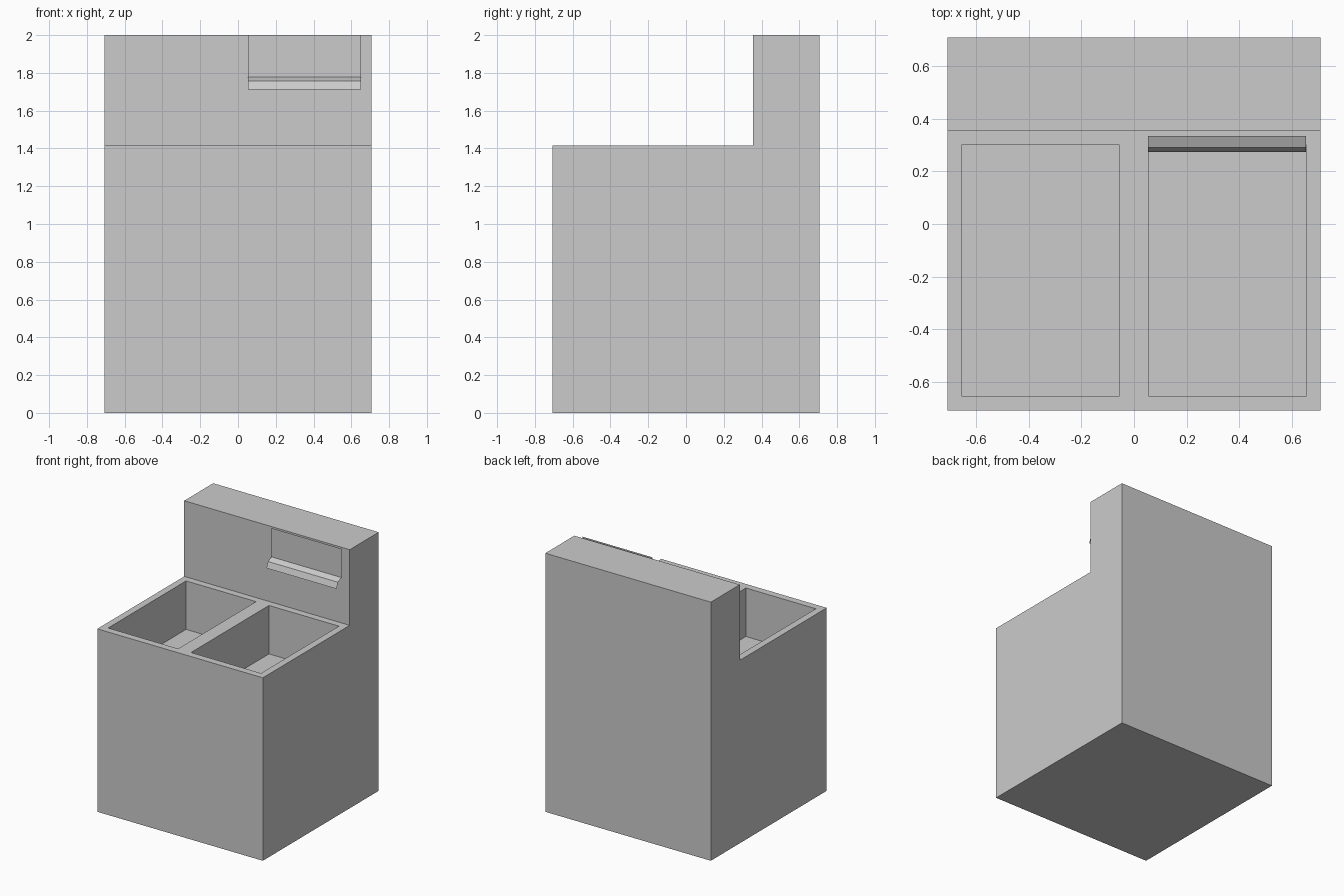
import bpy
import bmesh

if "Cube" in bpy.data.objects:
    bpy.data.objects.remove(bpy.data.objects["Cube"])

HALF = 0.708          # half width and half depth of the cabinet
DECK = 1.415          # height of the deck with the two tubs
TUB_FLOOR = 1.04


def extrude_profile(name, points, x0, x1, closed=True):
    """Sweep a (y, z) profile along x; an open profile gives a thin sheet."""
    bm = bmesh.new()
    a = [bm.verts.new((x0, y, z)) for y, z in points]
    b = [bm.verts.new((x1, y, z)) for y, z in points]
    n = len(points)
    for i in range(n if closed else n - 1):
        j = (i + 1) % n
        bm.faces.new((a[i], a[j], b[j], b[i]))
    if closed:
        bm.faces.new(a)
        bm.faces.new(b[::-1])
        bmesh.ops.recalc_face_normals(bm, faces=bm.faces[:])
    mesh = bpy.data.meshes.new(name)
    bm.to_mesh(mesh)
    bm.free()
    obj = bpy.data.objects.new(name, mesh)
    bpy.context.collection.objects.link(obj)
    return obj


# Cabinet with raised back panel
cabinet = extrude_profile("cabinet", [
    (-HALF, 0), (HALF, 0), (HALF, 2), (0.354, 2), (0.354, DECK), (-HALF, DECK),
], -HALF, HALF)

# Two open tubs sunk into the deck
for side, x0, x1 in (("left", -0.654, -0.055), ("right", 0.055, 0.654)):
    cutter = extrude_profile(side + "_tub_cutter", [
        (-0.653, TUB_FLOOR), (0.30, TUB_FLOOR), (0.30, 1.6), (-0.653, 1.6),
    ], x0, x1)
    cutter.hide_render = True
    cutter.display_type = 'WIRE'
    cut = cabinet.modifiers.new(side + "_tub", 'BOOLEAN')
    cut.operation = 'DIFFERENCE'
    cut.solver = 'EXACT'
    cut.object = cutter

# Thin folded sheet hanging in front of the back panel
extrude_profile("folded_flap", [
    (0.273, 1.713), (0.29, 1.758), (0.334, 1.777), (0.334, 2.0),
][::-1], 0.053, 0.652, closed=False)
